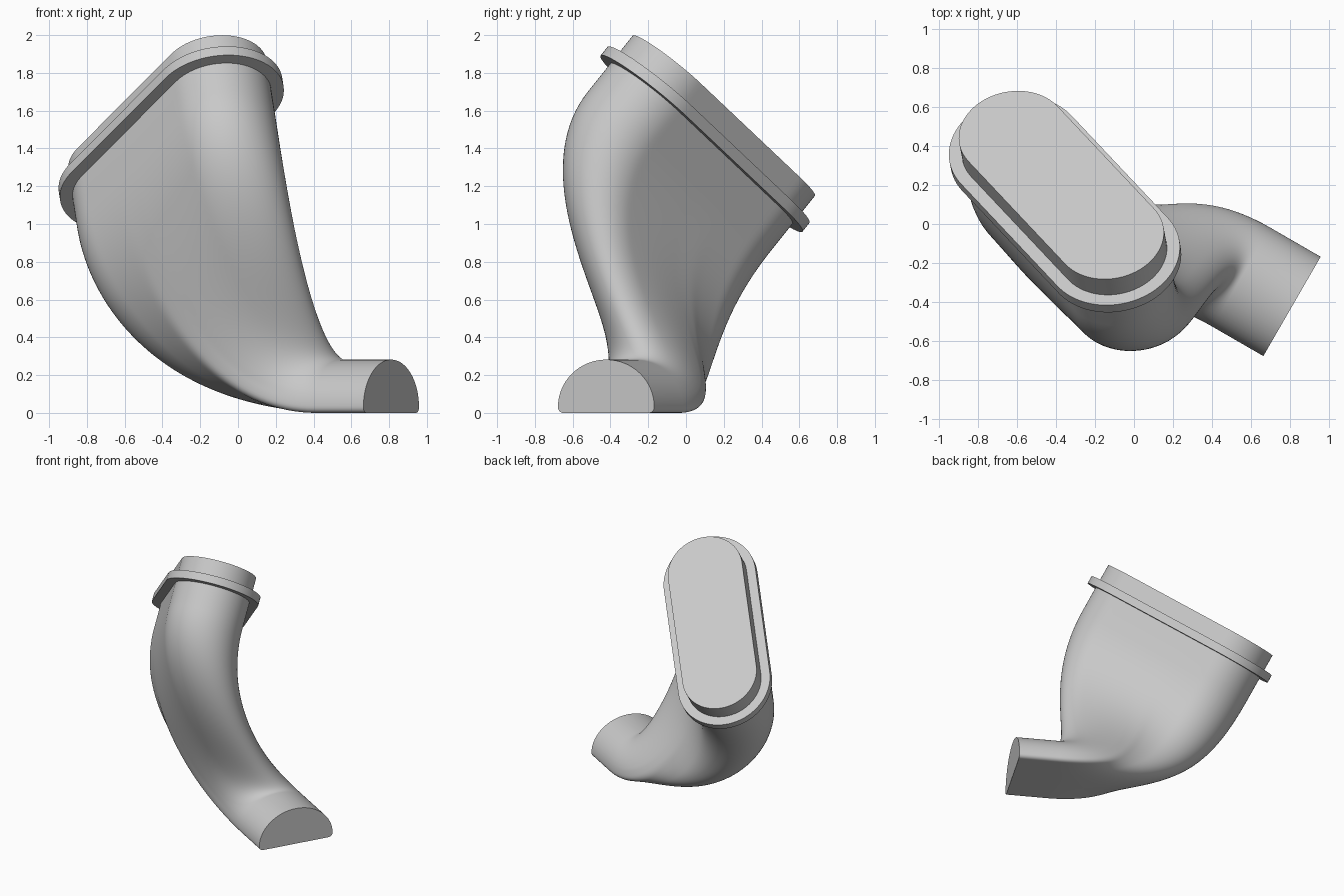
import bpy, bmesh
from math import sin, cos, pi
from mathutils import Vector

cube = bpy.data.objects.get("Cube")
if cube:
    bpy.data.objects.remove(cube, do_unlink=True)

grey = bpy.data.materials.new("light grey")
grey.use_nodes = True
colour = (0.58, 0.58, 0.58, 1)
grey.diffuse_color = colour
grey.node_tree.nodes["Principled BSDF"].inputs["Base Color"].default_value = colour

# Frame of the tilted oval inlet: normal, long axis, short axis
top = Vector((-0.373, 0.2, 1.573))
normal = Vector((-0.12, 0.62, 0.775)).normalized()
long = Vector((0.247, -0.263, 0.246))
long = (long - normal * long.dot(normal)).normalized()
short = normal.cross(long)
HALF, RADIUS = 0.44, 0.28
SPLIT = -0.23  # where the floor corners of the outlet meet the oval's sides

# Frame of the arched outlet at floor level
mouth = Vector((0.811, -0.423, 0))
out = Vector((0.866, -0.5, 0))
side = Vector((0.5, 0.866, 0))
up = Vector((0, 0, 1))
ARCH, BASE = 88, 52


def resample(path, count):
    """Evenly spaced points along a polyline, without the last one."""
    path = [Vector(p) for p in path]
    lengths = [(b - a).length for a, b in zip(path, path[1:])]
    step = sum(lengths) / count
    points, i, start = [], 0, 0
    for k in range(count):
        while i < len(lengths) - 1 and start + lengths[i] < k * step:
            start += lengths[i]
            i += 1
        points.append(path[i].lerp(path[i + 1], (k * step - start) / lengths[i]))
    return points


def arc(cx, cy, rx, ry, a, b, n=48):
    angles = [a + (b - a) * i / n for i in range(n + 1)]
    return [(cx + rx * cos(t), cy + ry * sin(t)) for t in angles]


def oval(radius):
    """Oval outline in (long, short) coordinates; upper part meets the arch."""
    right, left = (SPLIT, radius), (SPLIT, -radius)
    upper = [right] + arc(HALF, 0, radius, radius, pi / 2, -pi / 2) + [left]
    lower = [left] + arc(-HALF, 0, radius, radius, -pi / 2, -3 * pi / 2) + [right]
    return resample(upper, ARCH) + resample(lower, BASE)


def arch():
    """D-shaped outline in (side, up) coordinates with small lower fillets."""
    right = arc(0.2645, 0.03, 0.03, 0.03, -pi / 2, 0, 6)
    left = [(-x, z) for x, z in reversed(right)]
    upper = right + arc(0, 0.03, 0.2945, 0.252, 0, pi)[1:-1] + left
    return resample(upper, ARCH) + resample([left[-1], right[0]], BASE)


def oval_ring(radius, depth):
    return [top - normal * depth + long * p.x + short * p.y for p in oval(radius)]


def loft(name, rings):
    """Skin a list of matching rings and cap both ends."""
    bm = bmesh.new()
    rows = [[bm.verts.new(p) for p in ring] for ring in rings]
    for a, b in zip(rows, rows[1:]):
        for i in range(len(a)):
            j = (i + 1) % len(a)
            bm.faces.new((a[i], a[j], b[j], b[i]))
    bm.faces.new(rows[0])
    bm.faces.new(rows[-1])
    bmesh.ops.recalc_face_normals(bm, faces=bm.faces)
    mesh = bpy.data.meshes.new(name)
    bm.to_mesh(mesh)
    bm.free()
    obj = bpy.data.objects.new(name, mesh)
    bpy.context.collection.objects.link(obj)
    mesh.materials.append(grey)
    bpy.ops.object.select_all(action="DESELECT")
    obj.select_set(True)
    bpy.context.view_layer.objects.active = obj
    bpy.ops.object.shade_smooth_by_angle(angle=0.6)


# Inlet spigot and its flange
loft("inlet_spigot", [oval_ring(RADIUS, 0), oval_ring(RADIUS, 0.14)])
loft("inlet_flange", [oval_ring(0.347, 0.13), oval_ring(0.347, 0.19)])

# Duct body: short oval neck, swept blend, then the straight arched outlet
neck = oval_ring(RADIUS, 0.38)
mouth_ring = [mouth + side * p.x + up * p.y for p in arch()]
throat = [p - out * 0.3 for p in mouth_ring]
# the outer side of the bend gets a longer, gentler curve
pulls = [2 - (1.5 if p.x > 0 else 0.6) * p.x / (HALF + RADIUS) for p in oval(RADIUS)]
STEPS = 48
rings = [oval_ring(RADIUS, 0.18)]
for k in range(STEPS + 1):
    t = k / STEPS
    s = 1 - t
    rings.append([
        a * (s * s * (1 + 2 * t)) - normal * (2 * t * s * s)
        + b * (t * t * (3 - 2 * t)) - out * (pull * t * t * s)
        for a, b, pull in zip(neck, throat, pulls)])
rings.append(mouth_ring)
loft("duct_body", rings)
